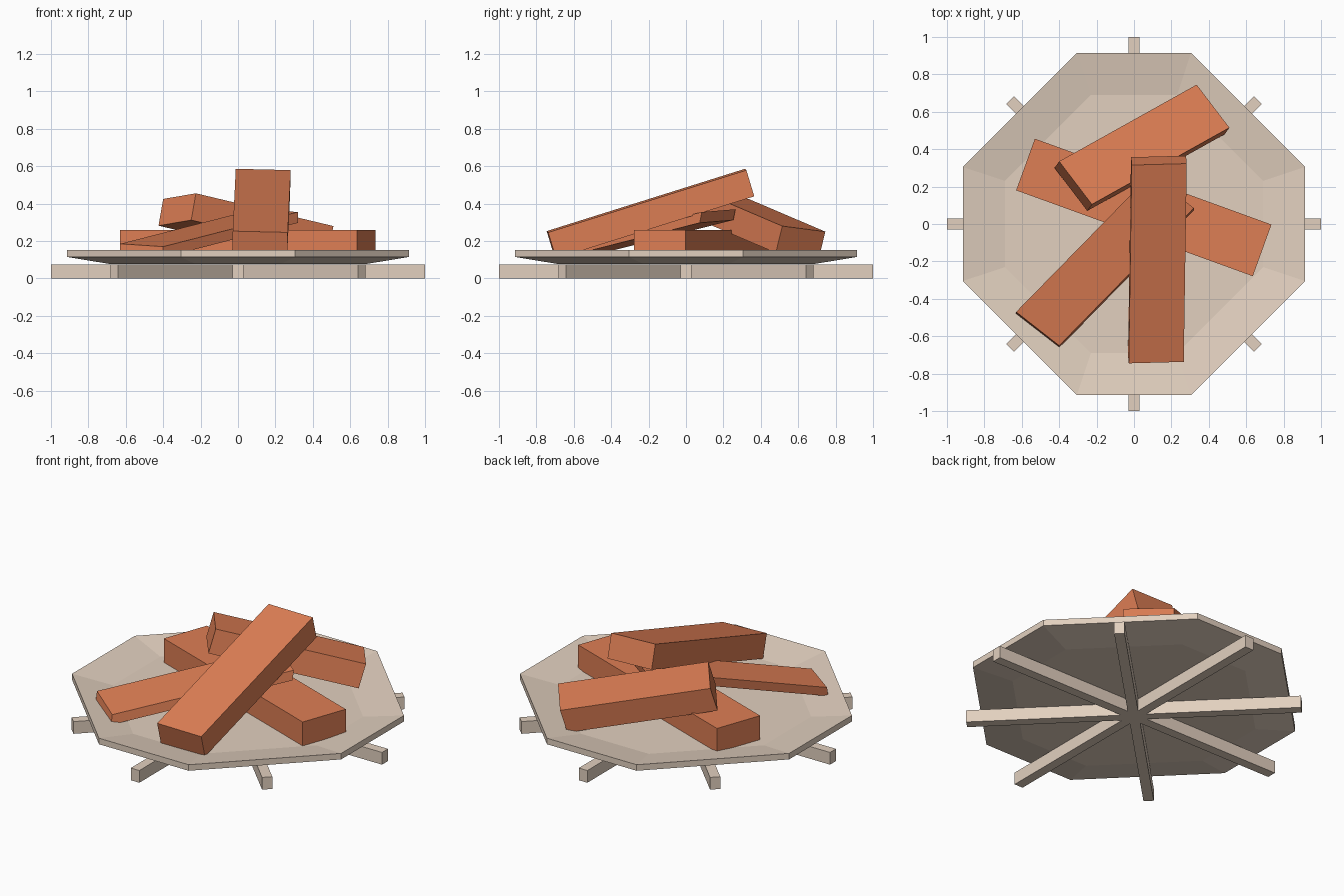
import bpy, bmesh, math
from mathutils import Vector

if "Cube" in bpy.data.objects:
    bpy.data.objects.remove(bpy.data.objects["Cube"])


def material(name, rgb):
    m = bpy.data.materials.new(name)
    m.diffuse_color = (*rgb, 1)
    m.use_nodes = True
    m.node_tree.nodes["Principled BSDF"].inputs["Base Color"].default_value = m.diffuse_color
    return m


PALE = material("pale_wood", (0.76, 0.63, 0.52))
CLAY = material("orange_wood", (0.73, 0.21, 0.09))


def finish(name, bm, mat):
    bmesh.ops.recalc_face_normals(bm, faces=bm.faces)
    me = bpy.data.meshes.new(name)
    bm.to_mesh(me)
    bm.free()
    me.materials.append(mat)
    ob = bpy.data.objects.new(name, me)
    bpy.context.collection.objects.link(ob)
    return ob


def block(name, corner, along, across, down, mat):
    """Six-sided block spanned by three edge vectors from one corner."""
    bm = bmesh.new()
    bmesh.ops.create_cube(bm, size=1)
    c, a, b, d = map(Vector, (corner, along, across, down))
    for v in bm.verts:
        x, y, z = v.co
        v.co = c + a * (x + 0.5) + b * (y + 0.5) + d * (0.5 - z)
    return finish(name, bm, mat)


# Base: four bars crossing at the centre, diagonal ones a little shorter
W, H = 0.058, 0.075
for i in range(4):
    half = 1.0 if i % 2 == 0 else 0.936
    bar = block(f"base_bar_{i + 1}", (-half, -W / 2, H), (2 * half, 0, 0),
                (0, W, 0), (0, 0, -H), PALE)
    bar.rotation_euler.z = i * math.pi / 4

# Dish: shallow eight-sided tray with a sloping rim
bm = bmesh.new()
rings = []
for s, z in ((0.69, 0.078), (0.915, 0.115), (0.915, 0.152), (0.69, 0.113)):
    t = s / 3
    pts = [(s, -t), (s, t), (t, s), (-t, s), (-s, t), (-s, -t), (-t, -s), (t, -s)]
    rings.append([bm.verts.new((x, y, z)) for x, y in pts])
for lo, hi in zip(rings, rings[1:]):
    for k in range(8):
        n = (k + 1) % 8
        bm.faces.new((lo[k], lo[n], hi[n], hi[k]))
bm.faces.new(rings[0][::-1])
bm.faces.new(rings[-1])
finish("dish", bm, PALE)

# Logs: top corner, length, width and depth vectors
logs = {
    "flat_log": ((-0.63, 0.18, 0.26), (1.265, -0.459, 0), (0.1, 0.276, 0),
                 (0, 0, -0.15)),
    "thin_leaning_log": ((-0.63, -0.47, 0.185), (0.72, 0.735, 0.185),
                         (0.23, -0.18, -0.015), (0, -0.012, -0.058)),
    "rear_log": ((-0.40, 0.335, 0.425), (0.735, 0.41, -0.175),
                 (0.175, -0.23, 0.03), (-0.025, -0.035, -0.143)),
    "top_log": ((-0.028, -0.745, 0.253), (0.016, 1.06, 0.333),
                (0.294, 0.008, -0.007), (-0.004, 0.042, -0.14)),
}
for name, (corner, along, across, down) in logs.items():
    block(name, corner, along, across, down, CLAY)
